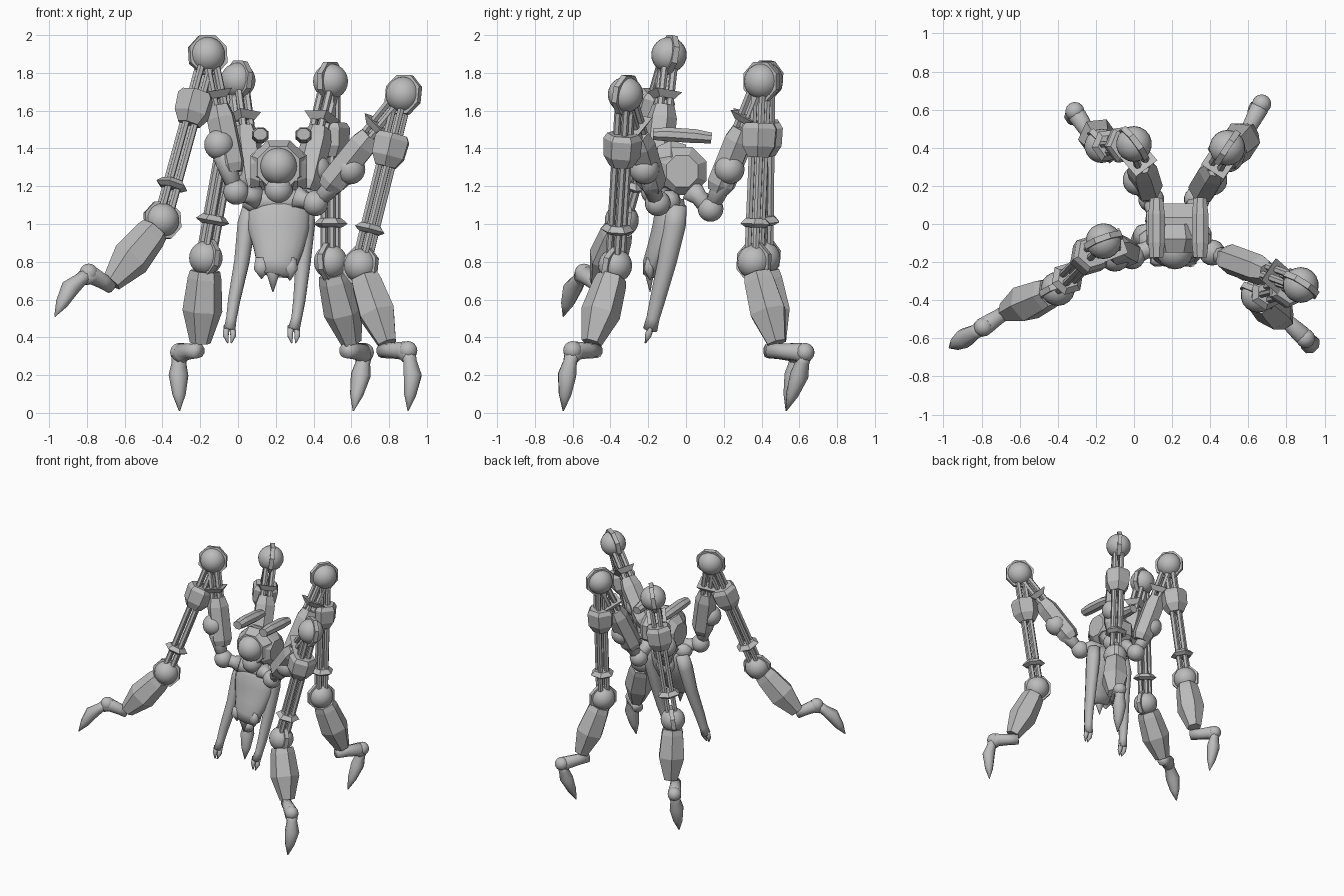
import bpy, bmesh, math
from mathutils import Vector as V

if "Cube" in bpy.data.objects:
    bpy.data.objects.remove(bpy.data.objects["Cube"])

grey = bpy.data.materials.new("plain grey")
grey.use_nodes = True
grey.diffuse_color = (0.5, 0.5, 0.5, 1)
grey.node_tree.nodes["Principled BSDF"].inputs["Base Color"].default_value = (0.5, 0.5, 0.5, 1)


def finish(name, bm, smooth):
    bmesh.ops.recalc_face_normals(bm, faces=bm.faces)
    for f in bm.faces:
        f.smooth = smooth
    mesh = bpy.data.meshes.new(name)
    bm.to_mesh(mesh)
    bm.free()
    mesh.materials.append(grey)
    ob = bpy.data.objects.new(name, mesh)
    bpy.context.collection.objects.link(ob)
    return ob


def loft(name, pts, radii, sides=8, side=(1, 0, 0), squash=1.0, smooth=False):
    """Rings of the given radii along a path; side is the first section axis."""
    pts = [V(p) for p in pts]
    bm = bmesh.new()
    rings = []
    for i, p in enumerate(pts):
        t = (pts[min(i + 1, len(pts) - 1)] - pts[max(i - 1, 0)]).normalized()
        a = V(side)
        a = (a - t * a.dot(t)).normalized()
        b = t.cross(a) * squash
        ring = []
        for k in range(sides):
            w = math.tau * (k + 0.5) / sides
            ring.append(bm.verts.new(p + (a * math.cos(w) + b * math.sin(w)) * radii[i]))
        rings.append(ring)
    for r, s in zip(rings, rings[1:]):
        for k in range(sides):
            j = (k + 1) % sides
            bm.faces.new((r[k], r[j], s[j], s[k]))
    bm.faces.new(rings[0])
    bm.faces.new(rings[-1])
    return finish(name, bm, smooth)


def ball(name, p, r):
    bm = bmesh.new()
    bmesh.ops.create_uvsphere(bm, u_segments=18, v_segments=12, radius=r)
    bmesh.ops.translate(bm, verts=bm.verts, vec=V(p))
    return finish(name, bm, True)


def between(a, b, *ts):
    return [a.lerp(b, t) for t in ts]


def rods(name, a, b, n, spread, r):
    # Four parallel rods around one axis
    t = (b - a).normalized()
    u = (n - t * n.dot(t)).normalized()
    w = t.cross(u)
    for i, (p, q) in enumerate(((1, 1), (1, -1), (-1, 1), (-1, -1))):
        o = (u * p + w * q) * spread
        loft(f"{name}_{i + 1}", [a + o, b + o], [r, r], 6, n)


def joint(name, p, n, r):
    # Ball clasped by an eight-sided disc
    ball(name + "_ball", p, r)
    loft(name + "_disc", [p - n * 0.016, p + n * 0.016], [r * 1.19] * 2, 8, (0, 0, 1))


def leg(name, root, base, elbow, knee, ankle, shin_end, foot):
    root, base, elbow, knee, ankle, shin_end = map(V, (root, base, elbow, knee, ankle, shin_end))
    n = (knee - base).cross(ankle - knee).normalized()
    # Shoulder link
    loft(name + "_shoulder_link", between(root, base, 0, 0.4, 1), [0.065, 0.045, 0.055], 10, (0, 0, 1), smooth=True)
    ball(name + "_shoulder_ball", base, 0.068)
    # Upper arm
    loft(name + "_elbow_link", between(base, elbow, 0, 0.5, 1), [0.04, 0.05, 0.06], 8, n, smooth=True)
    ball(name + "_elbow_ball", elbow, 0.08)
    loft(name + "_upper_block", between(base, knee, 0.14, 0.2, 0.54, 0.63),
         [0.06, 0.08, 0.08, 0.06], 6, n)
    rods(name + "_upper_rod", base.lerp(knee, 0.6), knee, n, 0.026, 0.02)
    loft(name + "_upper_collar", between(base, knee, 0.68, 0.73), [0.06, 0.1], 4, n)
    joint(name + "_knee", knee, n, 0.094)
    # Lower arm
    rods(name + "_lower_rod", knee, ankle, n, 0.025, 0.019)
    loft(name + "_lower_block", between(knee, ankle, 0.23, 0.26, 0.36, 0.42),
         [0.085, 0.104, 0.098, 0.062], 6, n)
    loft(name + "_lower_collar", between(knee, ankle, 0.76, 0.79, 0.81), [0.06, 0.09, 0.06], 6, n)
    joint(name + "_ankle", ankle, n, 0.09)
    # Shin and hooked foot
    loft(name + "_shin", between(ankle, shin_end, 0.15, 0.24, 0.62, 1), [0.08, 0.09, 0.106, 0.055], 6, n)
    heel, hook, claw, tip = map(V, foot)
    across = (hook - heel).cross(V((0, 0, 1)))
    loft(name + "_foot", [heel, heel.lerp(hook, 0.4), heel.lerp(hook, 0.85), hook.lerp(claw, 0.25)],
         [0.04, 0.042, 0.05, 0.045], 10, across, smooth=True)
    ball(name + "_toe_joint", hook, 0.05)
    loft(name + "_claw", [hook, hook.lerp(claw, 0.45), claw, claw.lerp(tip, 0.55), tip],
         [0.045, 0.04, 0.054, 0.036, 0.003], 8, across, 0.9, True)


leg("front_right_leg", (0.1, -0.12, 1.14), (-0.01, -0.17, 1.17), (-0.1, -0.17, 1.42),
    (-0.16, -0.09, 1.895), (-0.4, -0.34, 1.02), (-0.67, -0.46, 0.69),
    ((-0.67, -0.46, 0.67), (-0.79, -0.54, 0.74), (-0.89, -0.6, 0.66), (-0.97, -0.65, 0.51)))
leg("front_left_leg", (0.31, -0.12, 1.14), (0.41, -0.15, 1.11), (0.595, -0.22, 1.29),
    (0.875, -0.32, 1.685), (0.65, -0.375, 0.78), (0.79, -0.5, 0.37),
    ((0.76, -0.47, 0.33), (0.9, -0.6, 0.33), (0.925, -0.63, 0.2), (0.9, -0.65, 0.01)))
leg("back_left_leg", (0.3, 0.03, 1.18), (0.33, 0.13, 1.08), (0.41, 0.23, 1.29),
    (0.49, 0.4, 1.755), (0.49, 0.36, 0.8), (0.6, 0.48, 0.37),
    ((0.57, 0.44, 0.33), (0.67, 0.63, 0.32), (0.65, 0.6, 0.2), (0.61, 0.53, 0.01)))
leg("back_right_leg", (0.12, 0.03, 1.18), (0.09, 0.13, 1.08), (0.02, 0.23, 1.29),
    (0.0, 0.42, 1.76), (-0.17, 0.41, 0.82), (-0.2, 0.48, 0.37),
    ((-0.21, 0.43, 0.33), (-0.31, 0.59, 0.32), (-0.315, 0.57, 0.2), (-0.31, 0.53, 0.01)))

# Central hull with head
mid = 0.215
loft("hull", [(mid + d, -0.02, 1.28) for d in (-0.15, -0.1, 0.1, 0.15)],
     [0.09, 0.138, 0.138, 0.09], 8, (0, 0, 1))
loft("hood", [(mid, -0.15, 1.3), (mid, -0.08, 1.3), (mid, 0.0, 1.3)], [0.12, 0.155, 0.13], 8, (0, 0, 1))
ball("head", (mid, -0.14, 1.305), 0.098)
ball("neck", (mid, -0.12, 1.18), 0.075)
loft("shoulder_bar", [(mid + d, -0.09, 1.12) for d in (-0.19, -0.15, 0, 0.15, 0.19)],
     [0.03, 0.06, 0.065, 0.06, 0.03], 10, (0, 0, 1), smooth=True)

# Two pods above the hull
for label, x in (("right", 0.118), ("left", 0.347)):
    loft(label + "_pod", [(x, -0.175, 1.475), (x, -0.1, 1.475), (x, 0.05, 1.465), (x, 0.135, 1.455)],
         [0.038, 0.047, 0.047, 0.036], 8, (1, 0, 0), 0.85)

# Hanging torso with ragged hem
loft("torso", [(mid, -0.07, 1.14), (mid, -0.08, 1.07), (mid, -0.1, 0.97), (mid, -0.14, 0.87),
               (mid - 0.01, -0.175, 0.79), (mid - 0.02, -0.19, 0.73)],
     [0.12, 0.17, 0.165, 0.135, 0.11, 0.08], 16, (1, 0, 0), 0.5, True)
for d, z in ((-0.09, 0.71), (-0.03, 0.64), (0.06, 0.7)):
    loft("hem_point", [(mid + d, -0.185, 0.82), (mid + d, -0.195, 0.76), (mid + d, -0.19, z)],
         [0.035, 0.045, 0.003], 8, (1, 0, 0), 0.7, True)

# Limp arms with two-fingered hands
for label, xs in (("right", (0.07, 0.045, 0.02, -0.02, -0.035, -0.045)),
                  ("left", (0.36, 0.36, 0.345, 0.325, 0.31, 0.295))):
    ys = (-0.05, -0.06, -0.1, -0.15, -0.175, -0.19)
    zs = (1.1, 1.0, 0.8, 0.6, 0.5, 0.44)
    loft(label + "_arm", list(zip(xs, ys, zs)), [0.045, 0.05, 0.042, 0.034, 0.029, 0.032],
         10, (1, 0, 0), 1.2, True)
    for d in (-0.016, 0.016):
        loft(label + "_finger", [(xs[-1] + d, -0.185, 0.46), (xs[-1] + d * 1.2, -0.2, 0.41),
                                 (xs[-1] + d * 0.6, -0.215, 0.37)], [0.019, 0.017, 0.004], 6, smooth=True)
